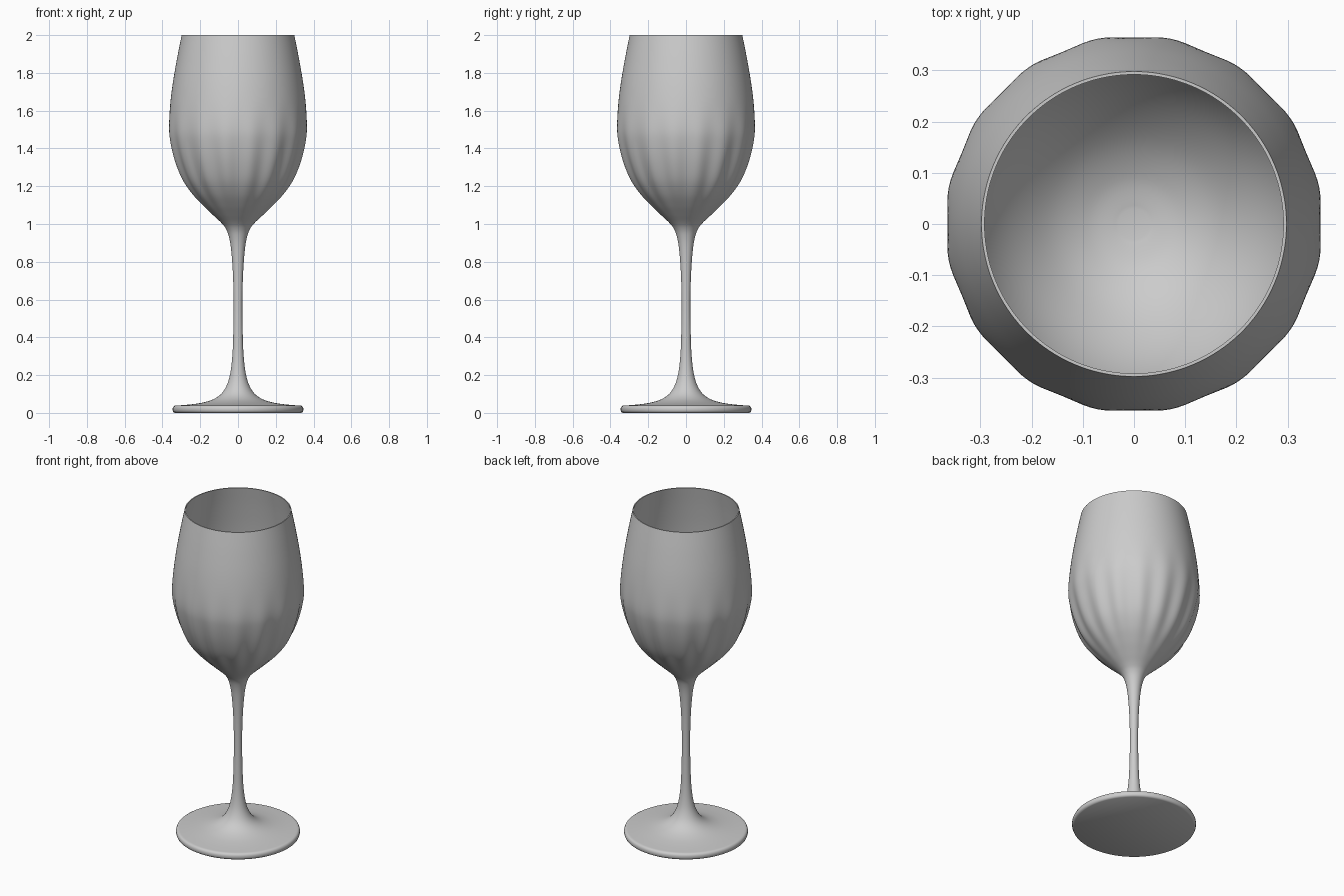
import bpy, bmesh, math

if "Cube" in bpy.data.objects:
    bpy.data.objects.remove(bpy.data.objects["Cube"])

SEG = 160
FLUTES = 16


def smooth_curve(pts, steps=6):
    """Smooth sampling through profile points (Catmull-Rom)."""
    out = []
    for i in range(len(pts) - 1):
        p0, p1 = pts[max(i - 1, 0)], pts[i]
        p2, p3 = pts[i + 1], pts[min(i + 2, len(pts) - 1)]
        for s in range(steps):
            t = s / steps
            out.append(tuple(0.5 * (2 * b + (c - a) * t + (2 * a - 5 * b + 4 * c - d) * t * t
                                    + (3 * b - a - 3 * c + d) * t ** 3)
                             for a, b, c, d in zip(p0, p1, p2, p3)))
    return out + [pts[-1]]


def flute(z, a):
    """Soft ridges around the lower bowl, fading out above and below."""
    if z <= 1.0 or z >= 1.7:
        return 1.0
    w = math.sin(math.pi / 2 * (z - 1.0) / 0.25) if z < 1.25 else math.cos(math.pi / 2 * (z - 1.25) / 0.45)
    return 1 + 0.036 * w ** 2 * (1 - math.cos(FLUTES * a)) / 2


# Outside, from foot rim to lip (radius, height)
edge = [(0.335, 0.0), (0.343, 0.005), (0.346, 0.013), (0.346, 0.025), (0.342, 0.034), (0.335, 0.038)]
outer = smooth_curve([
    (0.335, 0.038), (0.25, 0.045), (0.18, 0.056), (0.125, 0.075), (0.085, 0.105),
    (0.058, 0.15), (0.041, 0.21), (0.030, 0.30), (0.025, 0.42), (0.023, 0.58),
    (0.027, 0.74), (0.037, 0.87), (0.050, 0.94), (0.067, 0.98), (0.092, 1.01),
    (0.135, 1.05), (0.187, 1.10), (0.24, 1.16), (0.288, 1.235), (0.327, 1.33),
    (0.354, 1.43), (0.364, 1.51), (0.36, 1.62), (0.346, 1.74), (0.322, 1.88), (0.298, 2.0)])
# Inside of the bowl, from lip to bottom
inner = smooth_curve([
    (0.292, 2.0), (0.315, 1.88), (0.338, 1.74), (0.352, 1.62), (0.355, 1.51),
    (0.345, 1.43), (0.318, 1.33), (0.278, 1.24), (0.226, 1.165), (0.16, 1.10),
    (0.09, 1.06), (0.03, 1.046)])

rings = [(p, False) for p in edge[:-1]] + [(p, True) for p in outer] + [(p, False) for p in inner]

bm = bmesh.new()
loops = []
for (r, z), fluted in rings:
    loop = []
    for i in range(SEG):
        a = 2 * math.pi * i / SEG
        k = r * (flute(z, a) if fluted else 1)
        loop.append(bm.verts.new((k * math.cos(a), k * math.sin(a), z)))
    loops.append(loop)
for lo, hi in zip(loops, loops[1:]):
    for i in range(SEG):
        j = (i + 1) % SEG
        bm.faces.new((lo[i], lo[j], hi[j], hi[i]))
# Flat underside and bottom of the bowl
bm.faces.new(loops[0][::-1])
bm.faces.new(loops[-1])
bmesh.ops.recalc_face_normals(bm, faces=bm.faces)

mesh = bpy.data.meshes.new("wine_glass")
bm.to_mesh(mesh)
bm.free()
glass = bpy.data.objects.new("wine_glass", mesh)
bpy.context.collection.objects.link(glass)
bpy.context.view_layer.objects.active = glass
glass.select_set(True)
bpy.ops.object.shade_smooth_by_angle(angle=math.radians(60))
